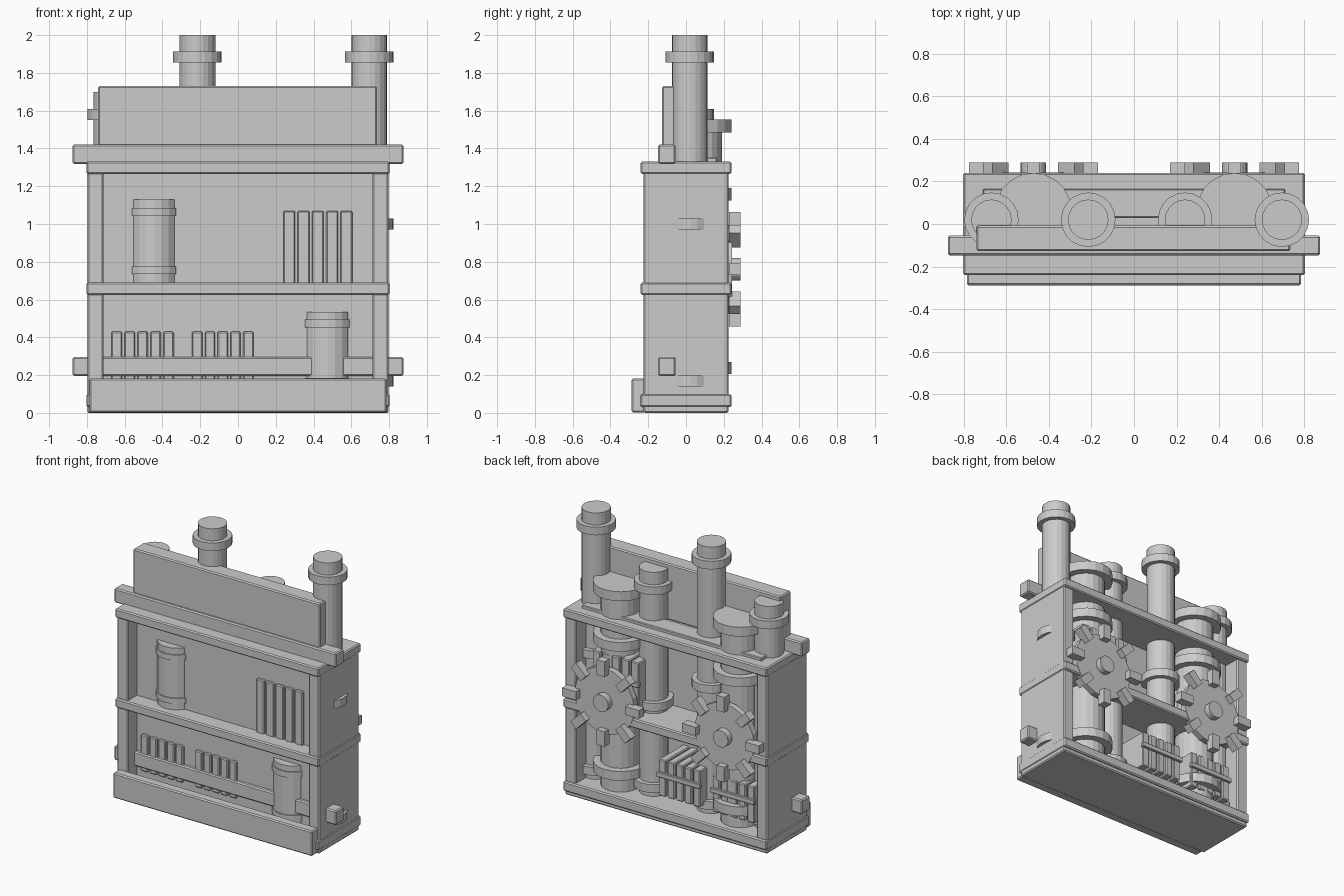
import bpy, bmesh, math
from mathutils import Matrix, Vector

if "Cube" in bpy.data.objects:
    bpy.data.objects.remove(bpy.data.objects["Cube"])

mat = bpy.data.materials.new("plain_grey")
mat.diffuse_color = (0.6, 0.6, 0.6, 1)
mat.use_nodes = True
mat.node_tree.nodes["Principled BSDF"].inputs["Base Color"].default_value = mat.diffuse_color


def finish(bm, name, bevel=0.0):
    bmesh.ops.recalc_face_normals(bm, faces=bm.faces)
    me = bpy.data.meshes.new(name)
    bm.to_mesh(me)
    bm.free()
    me.materials.append(mat)
    ob = bpy.data.objects.new(name, me)
    bpy.context.collection.objects.link(ob)
    if bevel:
        m = ob.modifiers.new("edge_bevel", 'BEVEL')
        m.width = bevel
        m.segments = 1
    return ob


def add_box(bm, x0, x1, y0, y1, z0, z1, extra=None):
    c = Vector(((x0 + x1) / 2, (y0 + y1) / 2, (z0 + z1) / 2))
    m = Matrix.Translation(c) @ Matrix.Diagonal((x1 - x0, y1 - y0, z1 - z0, 1))
    bmesh.ops.create_cube(bm, size=1, matrix=(extra @ m) if extra else m)


def box(name, *dims, bevel=0.008):
    bm = bmesh.new()
    add_box(bm, *dims)
    return finish(bm, name, bevel)


def add_cyl(bm, x, y, r, z0, z1, seg=20):
    bmesh.ops.create_cone(bm, cap_ends=True, segments=seg, radius1=r, radius2=r,
                          depth=z1 - z0, matrix=Matrix.Translation((x, y, (z0 + z1) / 2)))


def column(name, x, y, r, z0, z1, band_r, bands):
    """Upright cylinder with wider bands around it."""
    bm = bmesh.new()
    add_cyl(bm, x, y, r, z0, z1)
    for b0, b1 in bands:
        add_cyl(bm, x, y, band_r, b0, b1)
    return finish(bm, name)


# Open-backed case
for s, side in ((-1, "left"), (1, "right")):
    a, b = sorted((s * 0.712, s * 0.798))
    box(side + "_wall", a, b, -0.225, 0.225, 0.0, 1.325)
box("case_top", -0.803, 0.803, -0.24, 0.24, 1.265, 1.33)
box("middle_shelf", -0.803, 0.803, -0.24, 0.24, 0.625, 0.69)
box("case_floor", -0.803, 0.803, -0.24, 0.24, 0.03, 0.10)
box("base_plate", -0.79, 0.79, -0.225, 0.225, 0.0, 0.05)
box("inner_panel", -0.75, 0.75, -0.12, -0.08, 0.05, 1.30, bevel=0)
box("kick_plate", -0.785, 0.785, -0.288, -0.215, 0.003, 0.182)
box("top_plate", -0.71, 0.71, 0.03, 0.165, 1.32, 1.352, bevel=0.005)

# Cross beams and upper back board
box("upper_beam", -0.875, 0.875, -0.147, -0.055, 1.318, 1.42)
box("lower_beam", -0.875, 0.875, -0.147, -0.055, 0.195, 0.297)
box("upper_board", -0.74, 0.735, -0.127, -0.008, 1.33, 1.73)

# Vertical pipes with collars, alternating short and tall
for i, x in enumerate((-0.67, -0.215, 0.24, 0.695)):
    if i % 2:
        top, mids = 2.0, (0.17, 1.0, 1.885)
    else:
        top, mids = 1.698, (0.17, 0.75, 1.58)
    column("pipe_%d" % (i + 1), x, 0.02, 0.095, 0.08, top, 0.128,
           [(m - 0.029, m + 0.029) for m in mids])

# Large tanks passing through the case top
for s, side in ((-1, "left"), (1, "right")):
    column(side + "_tank", s * 0.473, 0.06, 0.13, 0.09, 1.54, 0.18,
           [(0.205, 0.27), (1.125, 1.19), (1.485, 1.552)])

# Small canisters showing through the front panel
column("upper_canister", -0.445, -0.05, 0.13, 0.68, 1.13, 0.138,
       [(0.735, 0.775), (1.045, 1.085)])
column("lower_canister", 0.473, -0.05, 0.13, 0.09, 0.535, 0.138,
       [(0.145, 0.185), (0.453, 0.495)])

# Fin stacks
for name, x0, x1, z0, z1 in (("upper_fins", 0.24, 0.605, 0.685, 1.07),
                             ("outer_fins", -0.67, -0.34, 0.17, 0.43),
                             ("inner_fins", -0.243, 0.082, 0.17, 0.43)):
    bm = bmesh.new()
    step = (x1 - x0 + 0.013) / 5
    for k in range(5):
        x = x0 + k * step
        add_box(bm, x, x + step - 0.013, -0.14, 0.19, z0, z1)
    finish(bm, name, 0.006)
    zc = z0 + (z1 - z0) * 0.6
    box(name + "_tie_bar", x0 - 0.01, x1 + 0.01, 0.18, 0.205, zc - 0.018, zc + 0.018, bevel=0.004)

# Toothed wheels on the open back
for s, side in ((-1, "left"), (1, "right")):
    bm = bmesh.new()
    for r, y0, y1 in ((0.235, 0.20, 0.243), (0.06, 0.20, 0.288)):
        m = (Matrix.Translation((0, (y0 + y1) / 2, 0))
             @ Matrix.Rotation(math.pi / 2, 4, 'X'))
        bmesh.ops.create_cone(bm, cap_ends=True, segments=20, radius1=r, radius2=r,
                              depth=y1 - y0, matrix=m)
    for k in range(8):
        rot = Matrix.Rotation(k * math.pi / 4, 4, 'Y')
        add_box(bm, 0.195, 0.303, 0.228, 0.288, -0.03, 0.03, rot)
    bmesh.ops.translate(bm, verts=bm.verts, vec=(s * 0.473, 0, 0.76))
    finish(bm, side + "_toothed_wheel")
